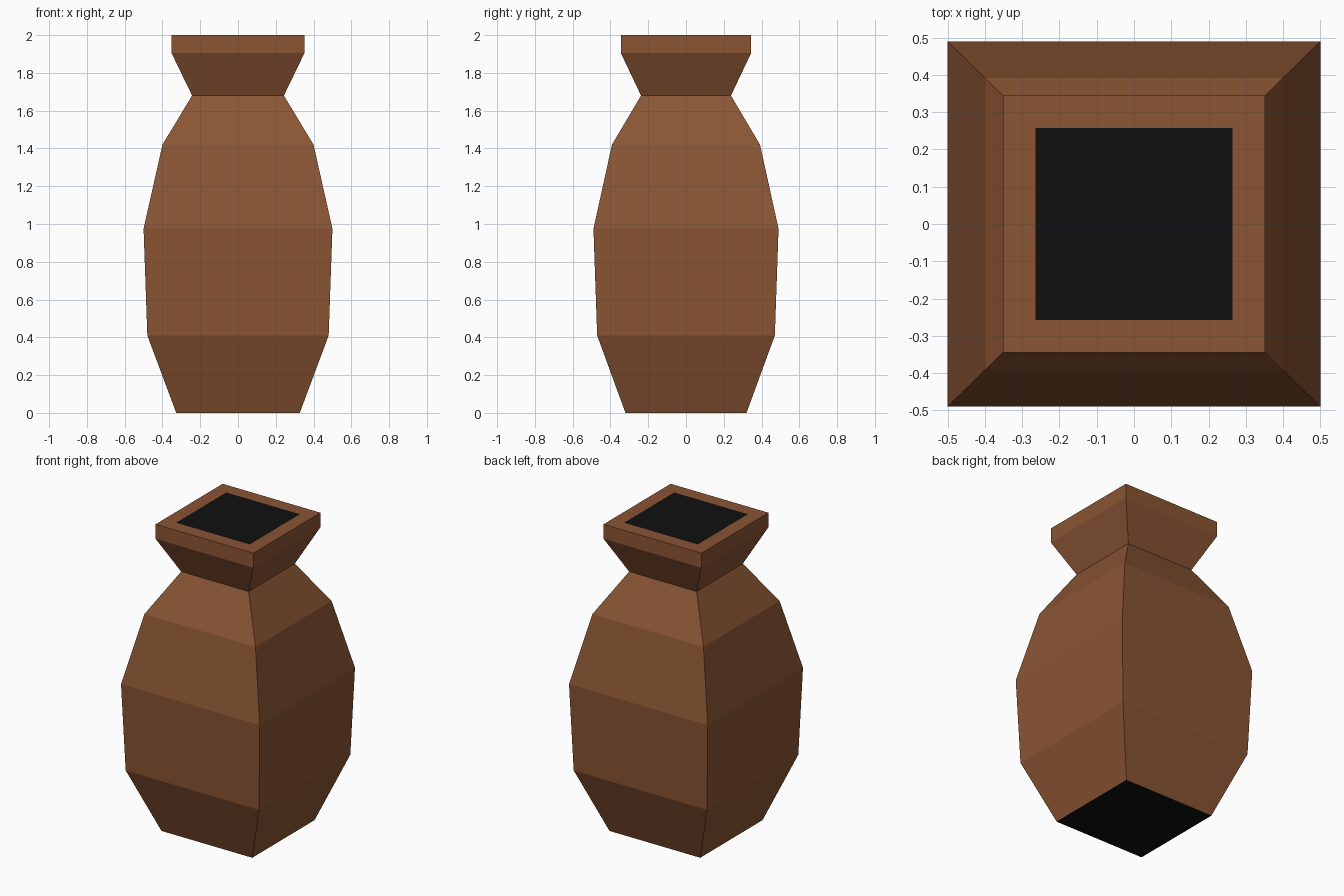
import bpy, bmesh

if "Cube" in bpy.data.objects:
    bpy.data.objects.remove(bpy.data.objects["Cube"])


def material(name, rgb):
    m = bpy.data.materials.new(name)
    m.diffuse_color = (*rgb, 1.0)
    m.use_nodes = True
    m.node_tree.nodes["Principled BSDF"].inputs["Base Color"].default_value = m.diffuse_color
    return m


clay = material("brown clay", (0.254, 0.091, 0.034))
dark = material("dark opening", (0.005, 0.005, 0.005))

# Square vase outline: (height, half width); depth is slightly less than width
PROFILE = [(0, 0.327), (0.41, 0.48), (0.975, 0.5), (1.42, 0.4),
           (1.68, 0.243), (1.905, 0.352), (2.0, 0.352)]
DEPTH = 0.98
CORNERS = [(-1, -1), (1, -1), (1, 1), (-1, 1)]

bm = bmesh.new()
rings = [[bm.verts.new((sx * r, sy * r * DEPTH, z)) for sx, sy in CORNERS]
         for z, r in PROFILE]

# Side walls
for low, high in zip(rings, rings[1:]):
    for i in range(4):
        j = (i + 1) % 4
        bm.faces.new((low[i], low[j], high[j], high[i]))

# Base and mouth, each with a dark inset square
bottom = bm.faces.new(rings[0][::-1])
top = bm.faces.new(rings[-1])
for face, border in ((bottom, 0.088), (top, 0.087)):
    bmesh.ops.inset_region(bm, faces=[face], thickness=border, use_even_offset=True)
    face.material_index = 1

bm.normal_update()
mesh = bpy.data.meshes.new("vase")
bm.to_mesh(mesh)
bm.free()
mesh.materials.append(clay)
mesh.materials.append(dark)
vase = bpy.data.objects.new("vase", mesh)
bpy.context.collection.objects.link(vase)
